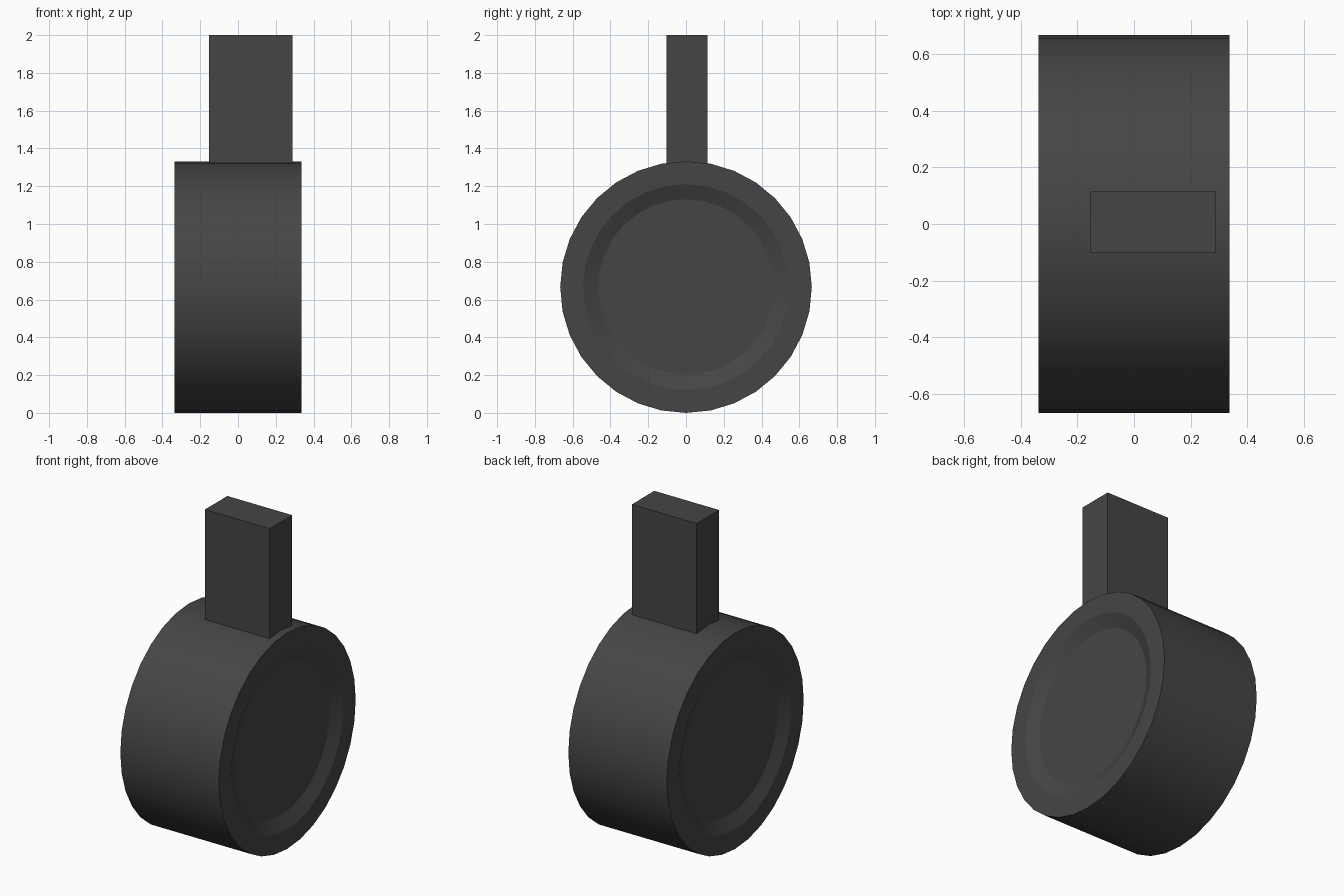
import bpy, bmesh, math

if "Cube" in bpy.data.objects:
    bpy.data.objects.remove(bpy.data.objects["Cube"])

dark = bpy.data.materials.new("dark_grey")
dark.diffuse_color = (0.06, 0.06, 0.06, 1)
dark.use_nodes = True
dark.node_tree.nodes["Principled BSDF"].inputs["Base Color"].default_value = dark.diffuse_color


def add_object(name, bm):
    bmesh.ops.recalc_face_normals(bm, faces=bm.faces[:])
    mesh = bpy.data.meshes.new(name)
    bm.to_mesh(mesh)
    bm.free()
    obj = bpy.data.objects.new(name, mesh)
    mesh.materials.append(dark)
    bpy.context.collection.objects.link(obj)
    return obj


# Drum: lathe a profile of (x, radius) around the x axis, shallow dish in each end
SIDES, RADIUS, HALF = 32, 0.666, 0.336
DISH = 0.037
half_profile = [(HALF - DISH, 0.465), (HALF, 0.545), (HALF, RADIUS)]
profile = half_profile + [(-x, r) for x, r in reversed(half_profile)]

bm = bmesh.new()
rings = []
for x, r in profile:
    angles = [2 * math.pi * i / SIDES for i in range(SIDES)]
    rings.append([bm.verts.new((x, r * math.sin(a), RADIUS + r * math.cos(a)))
                  for a in angles])
for a, b in zip(rings, rings[1:]):
    for i in range(SIDES):
        j = (i + 1) % SIDES
        bm.faces.new((a[i], a[j], b[j], b[i]))
bm.faces.new(rings[0])
bm.faces.new(rings[-1])
drum = add_object("drum", bm)
bpy.context.view_layer.objects.active = drum
drum.select_set(True)
bpy.ops.object.shade_smooth_by_angle(angle=math.radians(20))

# Neck: upright block sunk slightly into the top of the drum
LOW, HIGH = (-0.153, -0.103, 1.29), (0.288, 0.115, 2.0)
bm = bmesh.new()
bmesh.ops.create_cube(bm, size=1)
for v in bm.verts:
    v.co = [lo + (c + 0.5) * (hi - lo) for c, lo, hi in zip(v.co, LOW, HIGH)]
add_object("neck_block", bm)
